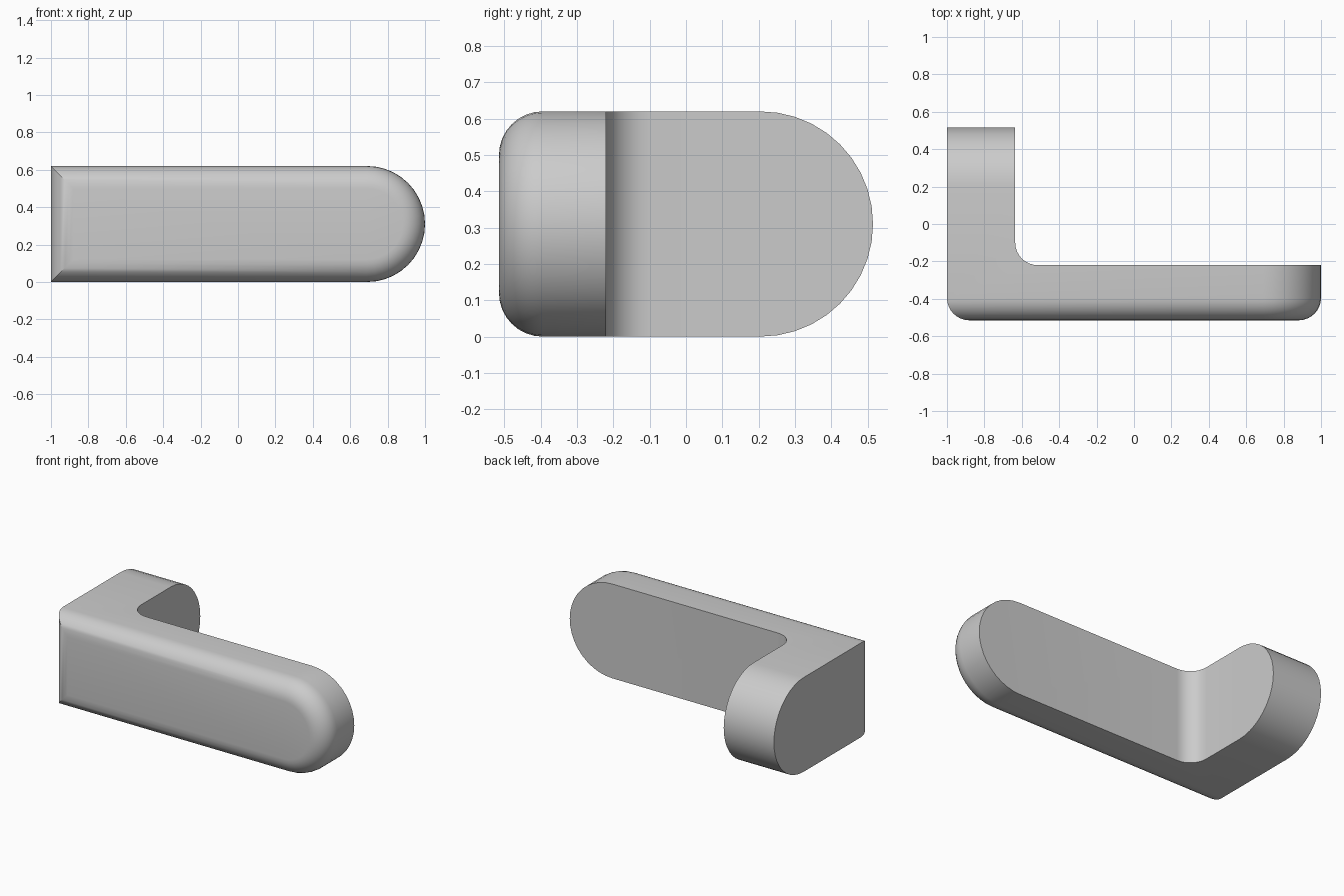
import bpy, bmesh
from math import sin, cos, pi

cube = bpy.data.objects.get("Cube")
if cube:
    bpy.data.objects.remove(cube, do_unlink=True)

H, R = 0.62, 0.31            # height and tip radius
EDGE = 0.12                  # front edge rounding, also inner fillet
LEFT, BAR_TIP = -1.0, 0.69   # outer wall, start of bar tip
FRONT, BAR_BACK = -0.515, -0.22
LEG_IN, LEG_TIP = -0.635, 0.205
SEG, STEPS = 20, 8

bm = bmesh.new()


def face(points):
    return bm.faces.new([bm.verts.new(p) for p in points])


def strip(a, b, closed=False):
    n = len(a)
    for i in range(n if closed else n - 1):
        j = (i + 1) % n
        face((a[i], a[j], b[j], b[i]))


def tip(centre, radius):
    """Half circle from bottom to top as (along, z) pairs."""
    angles = [pi * i / SEG - pi / 2 for i in range(SEG + 1)]
    return [(centre + radius * cos(t), R + radius * sin(t)) for t in angles]


def bar_ring(inset, y):
    outline = [(LEFT + inset, inset), *tip(BAR_TIP, R - inset), (LEFT + inset, H - inset)]
    return [(x, y, z) for x, z in outline]


# Rounded front face of the bar
angles = [pi / 2 * i / STEPS for i in range(STEPS + 1)]
rings = [bar_ring(EDGE * (1 - sin(t)), FRONT + EDGE * (1 - cos(t))) for t in angles]
for a, b in zip(rings, rings[1:]):
    strip(a, b, closed=True)
face(rings[0])

# Rounded ends of the bar and the return leg
bar_arc, leg_arc = tip(BAR_TIP, R), tip(LEG_TIP, R)
strip([(x, FRONT + EDGE, z) for x, z in bar_arc], [(x, BAR_BACK, z) for x, z in bar_arc])
strip([(LEFT, y, z) for y, z in leg_arc], [(LEG_IN, y, z) for y, z in leg_arc])

# Inner corner fillet
fillet = [(LEG_IN + EDGE * (1 - sin(t)), BAR_BACK + EDGE * (1 - cos(t))) for t in angles]
low, high = ([(x, y, z) for x, y in fillet] for z in (0, H))
strip(low, high)

# Flat walls: bar back, leg inside, leg outside
face([low[0], *[(x, BAR_BACK, z) for x, z in bar_arc], high[0]])
face([low[-1], *[(LEG_IN, y, z) for y, z in leg_arc], high[-1]])
y0 = FRONT + EDGE
face([(LEFT, y0, 0), *[(LEFT, y, z) for y, z in leg_arc], (LEFT, y0, H)])

# Flat top and bottom
plan = [(LEFT, y0), (BAR_TIP, y0), (BAR_TIP, BAR_BACK), *fillet,
        (LEG_IN, LEG_TIP), (LEFT, LEG_TIP)]
for z in (0, H):
    face([(x, y, z) for x, y in plan])

bmesh.ops.remove_doubles(bm, verts=bm.verts, dist=0.0005)
bmesh.ops.recalc_face_normals(bm, faces=bm.faces)
mesh = bpy.data.meshes.new("lever_handle")
bm.to_mesh(mesh)
bm.free()
handle = bpy.data.objects.new("lever_handle", mesh)
bpy.context.collection.objects.link(handle)

# Plain grey finish
grey = bpy.data.materials.new("plain_grey")
grey.use_nodes = True
colour = (0.6, 0.6, 0.6, 1)
grey.diffuse_color = colour
grey.node_tree.nodes["Principled BSDF"].inputs["Base Color"].default_value = colour
mesh.materials.append(grey)

bpy.ops.object.select_all(action="DESELECT")
handle.select_set(True)
bpy.context.view_layer.objects.active = handle
bpy.ops.object.shade_smooth_by_angle()
